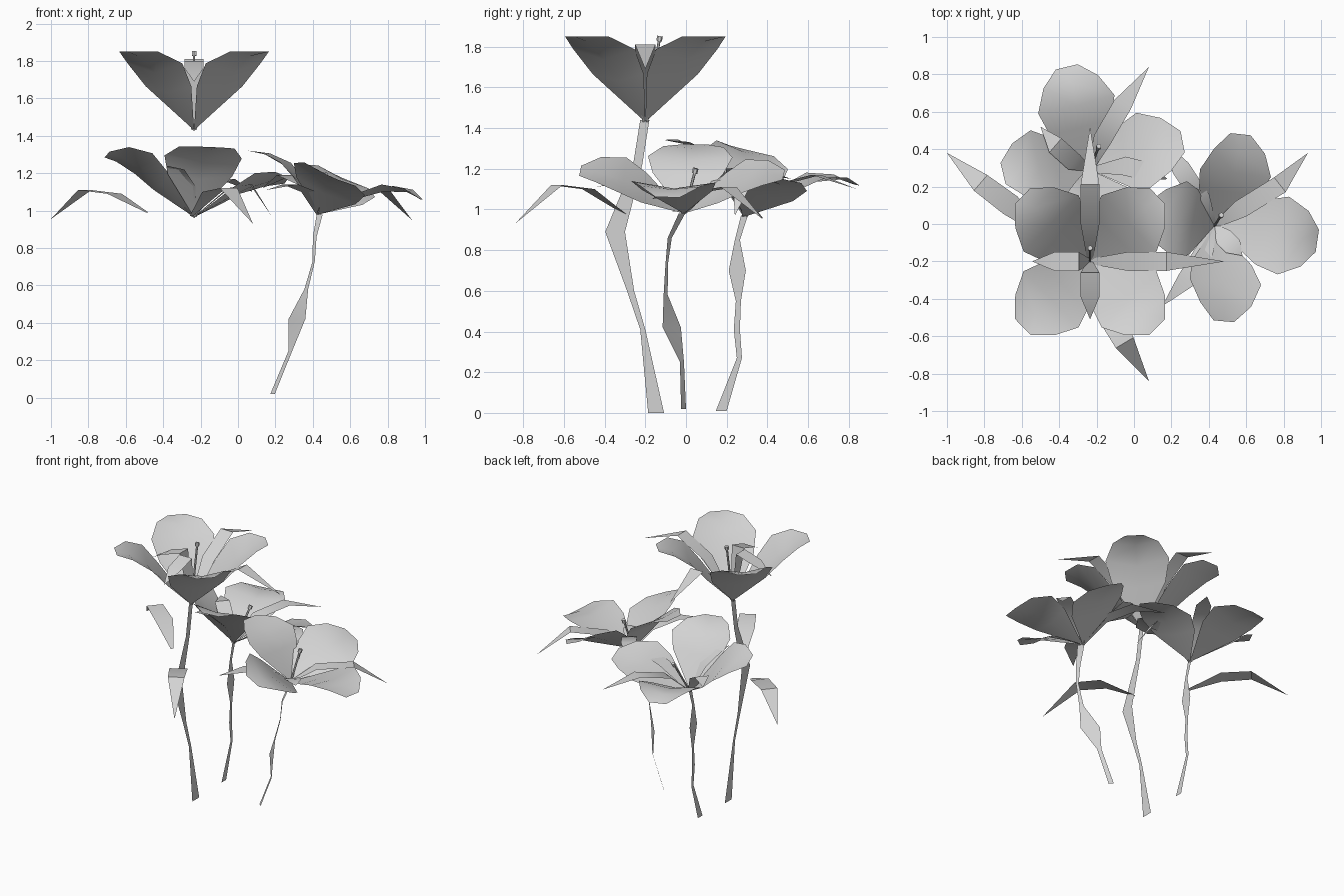
import bpy
import bmesh
import math
from mathutils import Vector as V

if "Cube" in bpy.data.objects:
    bpy.data.objects.remove(bpy.data.objects["Cube"], do_unlink=True)

mat = bpy.data.materials.new("pale_grey")
mat.use_nodes = True
GREY = (0.65, 0.65, 0.65, 1)
mat.diffuse_color = GREY
mat.node_tree.nodes["Principled BSDF"].inputs["Base Color"].default_value = GREY
UP = V((0, 0, 1))


def strip_object(name, rows):
    """Thin sheet joining rows of points; every row has the same length."""
    bm = bmesh.new()
    grid = [[bm.verts.new(p) for p in row] for row in rows]
    for r0, r1 in zip(grid, grid[1:]):
        for i in range(len(r0) - 1):
            bm.faces.new((r0[i], r0[i + 1], r1[i + 1], r1[i]))
    bmesh.ops.remove_doubles(bm, verts=bm.verts, dist=0.0005)
    return finish(name, bm)


def finish(name, bm):
    mesh = bpy.data.meshes.new(name)
    bm.to_mesh(mesh)
    bm.free()
    mesh.materials.append(mat)
    ob = bpy.data.objects.new(name, mesh)
    bpy.context.collection.objects.link(ob)
    bpy.ops.object.select_all(action="DESELECT")
    bpy.context.view_layer.objects.active = ob
    ob.select_set(True)
    bpy.ops.object.shade_smooth_by_angle(angle=math.radians(35))
    return ob


def petal(name, base, tip, axis, arch):
    """Cupped, rounded petal: (distance, half width, edge rise, middle rise)."""
    d = tip - base
    rise = d.dot(axis)
    out = d - axis * rise
    side = axis.cross(out).normalized()
    rows = []
    for t, w, edge, mid in ((0, 0, 0, 0), (.38, .175, .56, .48), (.58, .21, .85, .73),
                            (.82, .15, 1, .94), (1, .06, 1, 1)):
        p = base + out * t + axis * arch * math.sin(math.pi * t)
        rows.append([p + axis * rise * edge - side * w,
                     p + axis * rise * mid,
                     p + axis * rise * edge + side * w])
    strip_object(name, rows)


def blade(name, points, widths):
    """Pointed narrow leaf along a path."""
    pts = [V(p) for p in points]
    side = UP.cross(pts[-1] - pts[0]).normalized()
    strip_object(name, [[p - side * w, p + side * w] for p, w in zip(pts, widths)])


def stamen(name, base, tip):
    """Thin stalk with a small block on top."""
    bm = bmesh.new()
    rot = UP.rotation_difference(tip - base).to_matrix().to_4x4()
    length = (tip - base).length
    for r, h, c in ((.007, length, (base + tip) / 2), (.014, .025, tip)):
        made = bmesh.ops.create_cone(bm, cap_ends=True, segments=6, radius1=r, radius2=r, depth=h)
        bmesh.ops.transform(bm, matrix=rot, verts=made["verts"])
        bmesh.ops.translate(bm, vec=c, verts=made["verts"])
    finish(name, bm)


def flower(name, base, petal_tips, arches, sepals, stamen_tip):
    base = V(base)
    tips = [V(t) for t in petal_tips]
    axis = (sum(tips, V()) / len(tips) - base).normalized()
    for i, (tip, arch) in enumerate(zip(tips, arches)):
        petal(f"{name}_petal_{i + 1}", base, tip, axis, arch)
    for i, path in enumerate(sepals):
        blade(f"{name}_sepal_{i + 1}", [base] + path, (.014, .05, .05, 0))
    stamen(name + "_stamen", base, V(stamen_tip))


# Tall flower: upright, petals on the diagonals, sepals between them
A = V((-.235, -.2, 1.43))
tall_sepals = []
for d in (V((1, 0, 0)), V((0, 1, 0))):
    tall_sepals.append([A + d * .2 + UP * .26, A + d * .41 + UP * .38, A + d * .72 + UP * .26])
    tall_sepals.append([A - d * .06 + UP * .37, A - d * .19 + UP * .33, A - d * .31 + UP * .26])
flower("tall_flower", A,
       [A + V((sx * .36, sy * .35, .42)) for sx in (-1, 1) for sy in (-1, 1)],
       (0, 0, 0, 0), tall_sepals, (-.235, -.13, 1.84))

# Back flower: leaning backwards
flower("back_flower", (-.235, .29, .965),
       [(-.36, .84, 1.12), (-.7, .27, 1.3), (.26, .44, 1.16), (-.15, -.1, 1.34)],
       (.04, .01, .01, .04),
       [[(-.17, .45, 1.12), (-.06, .64, 1.17), (.08, .84, 1.1)],
        [(-.05, .31, 1.12), (.07, .28, 1.14), (.18, .24, .97)],
        [(-.32, .33, 1.1), (-.42, .42, 1.17), (-.5, .52, 1.15)],
        [(-.27, .2, 1.13), (-.33, .12, 1.22), (-.38, .05, 1.24)]],
       (-.19, .41, 1.19))

# Side flower: leaning to the left side
flower("side_flower", (.43, -.01, .98),
       [(.57, .48, 1.17), (.98, -.09, 1.06), (.48, -.52, 1.19), (.06, .05, 1.32)],
       (.02, .04, .01, .05),
       [[(.57, .08, 1.09), (.78, .21, 1.11), (.93, .38, .95)],
        [(.36, .13, 1.14), (.25, .3, 1.19), (.13, .47, 1.12)],
        [(.38, -.14, 1.1), (.28, -.3, 1.14), (.15, -.44, 1.11)],
        [(.48, -.07, 1.04), (.53, -.12, 1.06), (.58, -.17, 1.05)]],
       (.465, .045, 1.19))

# Flat ribbon stems: (height, near edge, far edge)
for name, rows in (
    ("tall_stem", ((1.44, -.225, -.18), (1.22, -.26, -.215), (.89, -.397, -.3),
                   (.6, -.29, -.255), (.41, -.225, -.2), (0, -.186, -.108))),
    ("back_stem", ((.97, .27, .304), (.85, .24, .265), (.7, .21, .294), (.55, .245, .27),
                   (.41, .235, .265), (.27, .25, .275), (.01, .147, .2)))):
    strip_object(name, [[(-.235, a, z), (-.235, b, z)] for z, a, b in rows])

# Side stem runs diagonally: (height, x, y, half width)
strip_object("side_stem", [
    [(x - w, y + w, z), (x + w, y - w, z)] for z, x, y, w in (
        (.98, .437, -.02, .016), (.86, .41, -.08, .01), (.73, .405, -.095, .006),
        (.58, .365, -.1, .01), (.42, .315, -.07, .045), (.25, .28, -.02, .01),
        (.02, .185, -.012, .012))])

# Arching leaves below the tall flower
blade("side_leaf", [(-.485, -.06, .99), (-.66, .1, 1.09), (-.82, .22, 1.11), (-1, .38, .955)],
      (.01, .06, .055, 0))
blade("front_leaf", [(-.25, -.29, .97), (-.14, -.48, 1.1), (-.05, -.635, 1.12), (.08, -.84, .93)],
      (.01, .06, .055, 0))
